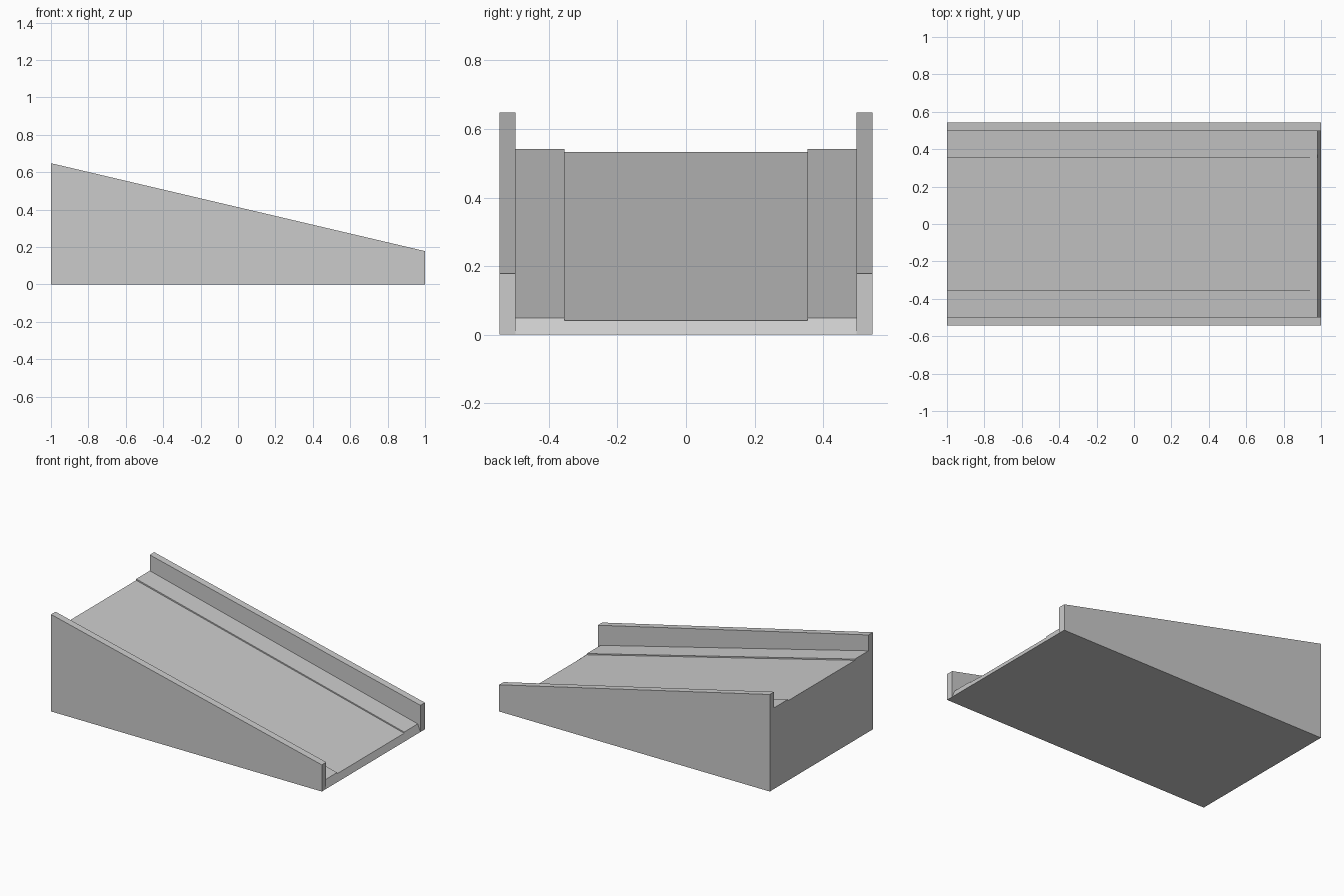
import bpy, bmesh

if "Cube" in bpy.data.objects:
    bpy.data.objects.remove(bpy.data.objects["Cube"])

HALF_W, RAIL_IN, CHANNEL = 0.544, 0.497, 0.354
LIP_X = 0.98


def loft(name, sections):
    """Closed solid skinned through matching cross-sections."""
    bm = bmesh.new()
    rings = [[bm.verts.new(p) for p in s] for s in sections]
    n = len(rings[0])
    for a, b in zip(rings, rings[1:]):
        for i in range(n):
            j = (i + 1) % n
            bm.faces.new((a[i], a[j], b[j], b[i]))
    bm.faces.new(rings[0])
    bm.faces.new(rings[-1][::-1])
    bmesh.ops.remove_doubles(bm, verts=bm.verts, dist=1e-5)
    bmesh.ops.recalc_face_normals(bm, faces=bm.faces)
    me = bpy.data.meshes.new(name)
    bm.to_mesh(me)
    bm.free()
    ob = bpy.data.objects.new(name, me)
    bpy.context.collection.objects.link(ob)
    return ob


def deck_section(x_top, x_base, z_edge, z_mid):
    """Deck cross-section: raised side strips around a shallow channel."""
    half = [(RAIL_IN, 0), (RAIL_IN, z_edge), (CHANNEL, z_edge), (CHANNEL, z_mid)]
    pts = half + [(-y, z) for y, z in reversed(half)]
    return [(x_base if z == 0 else x_top, y, z) for y, z in pts]


# sloping deck, its low end bevelled down to the ground
loft("ramp_deck", [deck_section(-1, -1, 0.542, 0.533),
                   deck_section(LIP_X, 1.0, 0.049, 0.041)])

# tapered side rails
profile = [(-1, 0), (1, 0), (1, 0.178), (-1, 0.648)]
for name, s in (("left_rail", 1), ("right_rail", -1)):
    loft(name, [[(x, s * y, z) for x, z in profile] for y in (RAIL_IN, HALF_W)])
